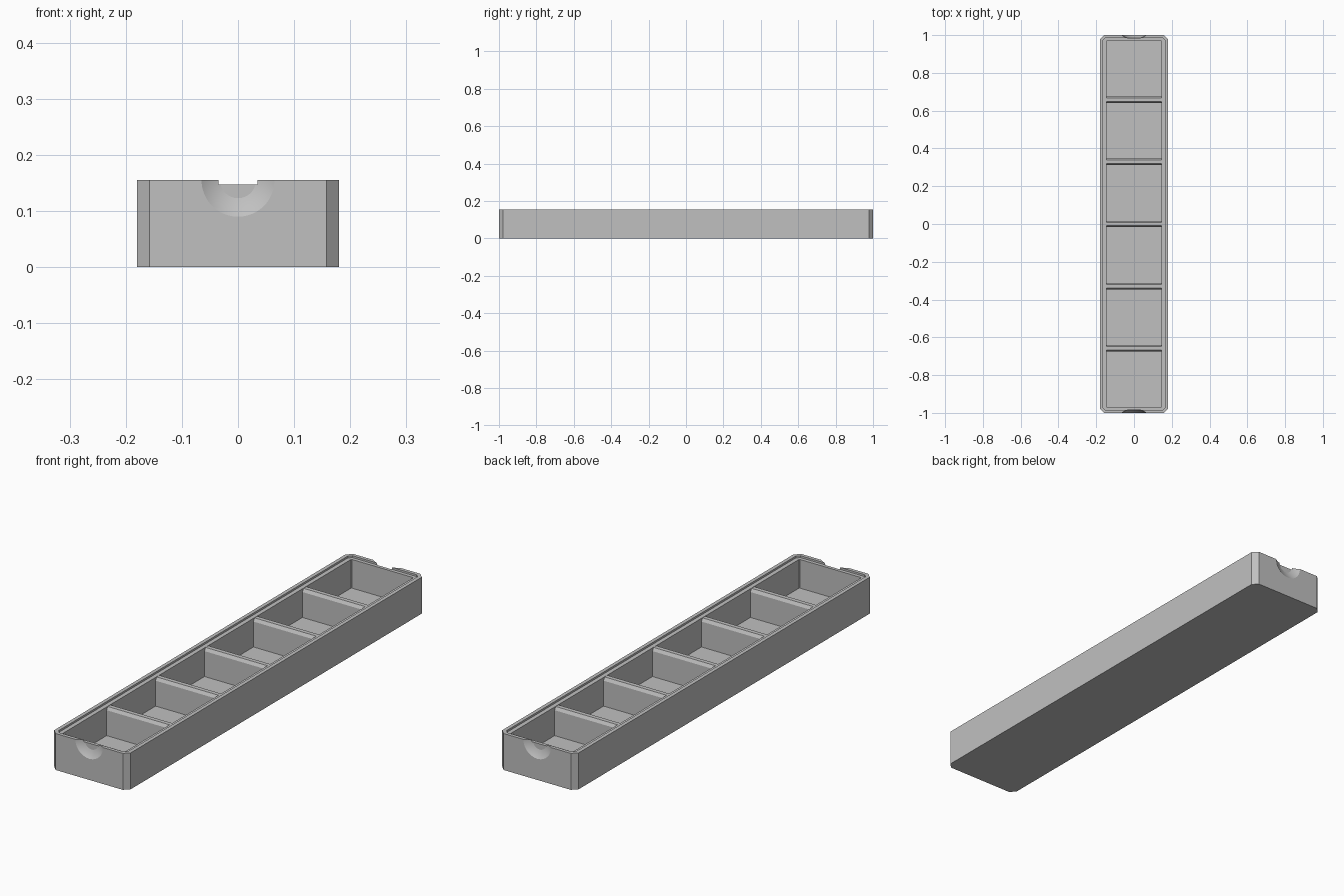
import bpy, bmesh, math

if "Cube" in bpy.data.objects:
    bpy.data.objects.remove(bpy.data.objects["Cube"])

HX, HY, H = 0.18, 1.0, 0.155      # outer half sizes and height
WALL, STEP = 0.034, 0.016         # full wall, rim width above the ledge
LEDGE, FLOOR = 0.147, 0.025

grey = bpy.data.materials.new("light_grey")
grey.diffuse_color = (0.53, 0.53, 0.53, 1)
grey.use_nodes = True
grey.node_tree.nodes["Principled BSDF"].inputs["Base Color"].default_value = grey.diffuse_color


def finish(name, bm):
    bmesh.ops.recalc_face_normals(bm, faces=bm.faces)
    me = bpy.data.meshes.new(name)
    bm.to_mesh(me)
    bm.free()
    me.materials.append(grey)
    ob = bpy.data.objects.new(name, me)
    bpy.context.collection.objects.link(ob)
    return ob


def loft(name, rings):
    """Closed solid through a list of equally long point rings."""
    bm = bmesh.new()
    vs = [[bm.verts.new(p) for p in ring] for ring in rings]
    n = len(vs[0])
    for a, b in zip(vs, vs[1:]):
        for i in range(n):
            j = (i + 1) % n
            bm.faces.new((a[i], a[j], b[j], b[i]))
    bm.faces.new(vs[0])
    bm.faces.new(vs[-1])
    return finish(name, bm)


def block(name, hx, hy, c, z0, z1):
    """Upright rectangular block with chamfered corners."""
    outline = [(hx - c, -hy), (hx, -hy + c), (hx, hy - c), (hx - c, hy),
               (c - hx, hy), (-hx, hy - c), (-hx, c - hy), (c - hx, -hy)]
    return loft(name, [[(x, y, z) for x, y in outline] for z in (z0, z1)])


# Tray body, stepped rim and cavity
tray = block("tray", HX, HY, 0.022, 0, H)
cutters = [block("rim_cutter", HX - STEP, HY - 0.015, 0.013, LEDGE, H + 0.05),
           block("cavity_cutter", HX - WALL, HY - 0.03, 0.003, FLOOR, H + 0.06)]

# Round finger dimples in both ends
D, R2, SIDES = 0.092, 0.012689, 64
for name, s in (("front_dimple_cutter", -1), ("back_dimple_cutter", 1)):
    prof = [(0.065, -0.03)]
    for k in range(9):
        t = 0.016 * k / 8
        prof.append((math.sqrt(R2 - (D + t) ** 2), t))
    cutters.append(loft(name, [
        [(r * math.cos(2 * math.pi * i / SIDES), s * (HY - t),
          H + r * math.sin(2 * math.pi * i / SIDES)) for i in range(SIDES)]
        for r, t in prof]))

for cutter in cutters:
    mod = tray.modifiers.new(cutter.name, "BOOLEAN")
    mod.operation = "DIFFERENCE"
    mod.solver = "EXACT"
    mod.object = cutter

# Bake the cuts and drop the cutters
deps = bpy.context.evaluated_depsgraph_get()
tray_mesh = bpy.data.meshes.new_from_object(tray.evaluated_get(deps))
tray.modifiers.clear()
tray.data = tray_mesh
for cutter in cutters:
    bpy.data.objects.remove(cutter)

# Smooth the dimples, keep the edges sharp
bpy.context.view_layer.objects.active = tray
tray.select_set(True)
bpy.ops.object.shade_smooth_by_angle(angle=math.radians(12))

# Dividers with chamfered tops, six equal cells
top = LEDGE - 0.001
section = [(-0.0165, FLOOR - 0.003), (0.0165, FLOOR - 0.003),
           (0.0165, top - 0.013), (0.009, top), (-0.009, top), (-0.0165, top - 0.013)]
hx = HX - WALL + 0.003
for k in range(5):
    y0 = (k - 2) * 0.329
    loft(f"divider_{k + 1}", [[(x, y0 + y, z) for y, z in section] for x in (-hx, hx)])
